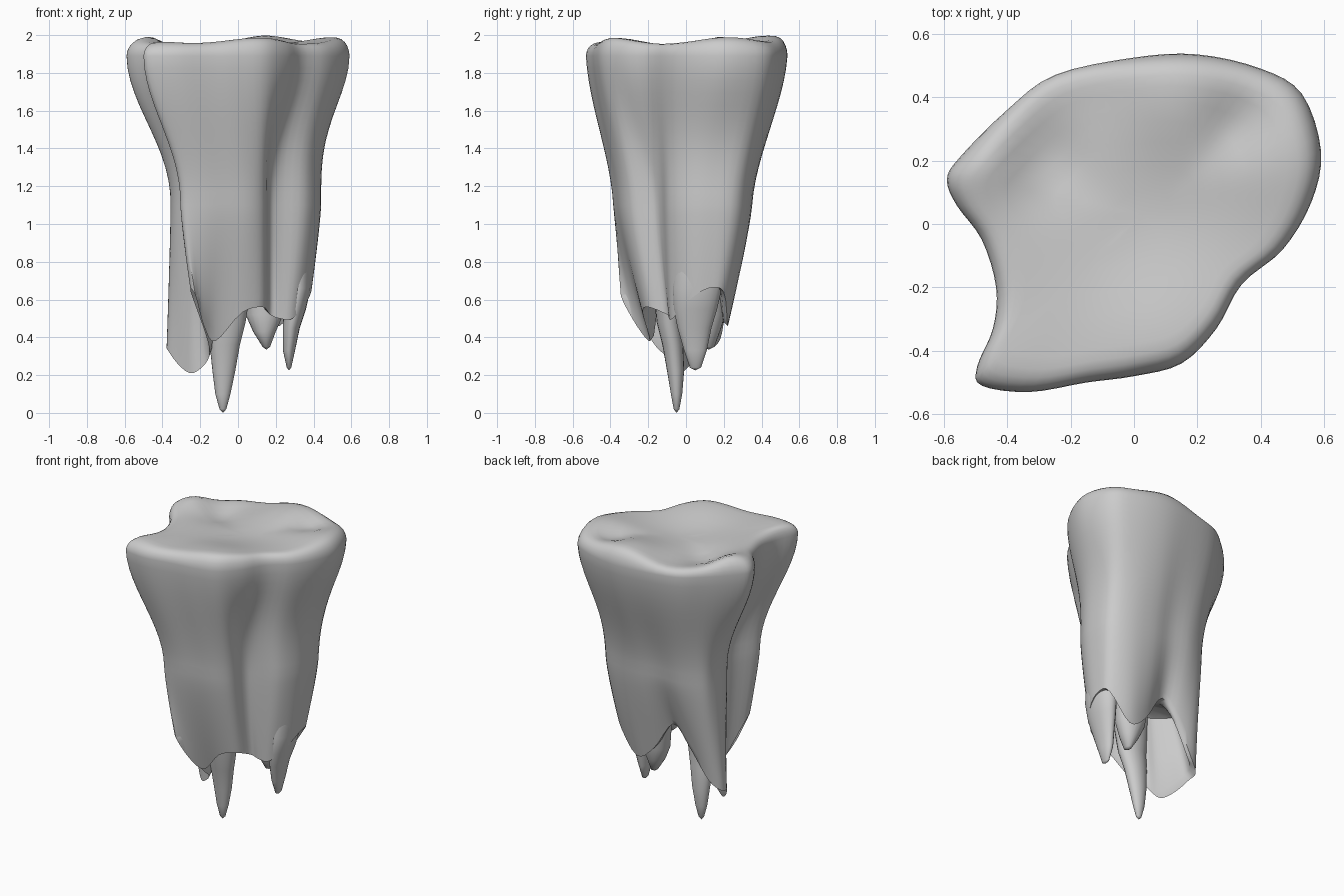
import bpy, bmesh, math
from mathutils import Vector

if "Cube" in bpy.data.objects:
    bpy.data.objects.remove(bpy.data.objects["Cube"])

# outlines of the crown rim, the waist (z = 1.1) and the broken lower edge (x, y, z)
TOP = [(.59, .23), (.53, .41), (.40, .49), (.20, .535), (0, .525), (-.25, .47), (-.40, .36),
       (-.55, .21), (-.59, .14), (-.56, .06), (-.48, -.05), (-.435, -.20), (-.445, -.33),
       (-.495, -.45), (-.48, -.51), (-.33, -.53), (-.15, -.50), (0, -.48), (.15, -.44),
       (.26, -.33), (.34, -.19), (.47, -.08), (.56, .07)]
MID = [(.44, .13), (.42, .265), (.30, .335), (.13, .35), (-.02, .325), (-.18, .325), (-.31, .275),
       (-.35, .20), (-.355, .11), (-.33, .03), (-.27, -.05), (-.22, -.12), (-.23, -.20),
       (-.30, -.32), (-.29, -.375), (-.20, -.385), (-.08, -.37), (.06, -.34), (.14, -.28),
       (.165, -.17), (.22, -.13), (.35, -.09), (.42, .01)]
LOW = [(.39, .12, .66), (.365, .20, .64), (.22, .22, .46), (.09, .22, .54), (-.05, .21, .74),
       (-.17, .21, .62), (-.30, .19, .42), (-.37, .15, .35), (-.37, .09, .33),
       (-.31, .02, .25), (-.24, -.04, .21), (-.16, -.08, .28), (-.16, -.18, .38),
       (-.25, -.30, .64), (-.225, -.345, .62), (-.18, -.26, .46), (-.12, -.19, .38),
       (.02, -.23, .53), (.13, -.20, .56), (.17, -.10, .52), (.22, -.09, .50),
       (.29, -.07, .50), (.37, .02, .60)]
ZT, ZM = 1.89, 1.1


def smooth_loop(pts, n=4):
    """Closed Catmull-Rom curve through the points."""
    p = [Vector(q if len(q) == 3 else (*q, 0)) for q in pts]
    out = []
    for i in range(len(p)):
        a, b, c, d = (p[(i + k - 1) % len(p)] for k in range(4))
        for j in range(n):
            t = j / n
            out.append(.5 * (2*b + (c - a)*t + (2*a - 5*b + 4*c - d)*t*t
                             + (3*b - a - 3*c + d)*t**3))
    return out


def loft(name, rings, start=None, end=None):
    """Skin a stack of rings, closing each end with a fan to a point."""
    bm = bmesh.new()
    rows = [[bm.verts.new(p) for p in r] for r in rings]
    n = len(rows[0])
    for a, b in zip(rows, rows[1:]):
        for i in range(n):
            bm.faces.new((a[i], a[(i+1) % n], b[(i+1) % n], b[i]))
    for row, tip in ((rows[0], start), (rows[-1], end)):
        if tip:
            v = bm.verts.new(tip)
            for i in range(n):
                bm.faces.new((row[i], row[(i+1) % n], v))
    bmesh.ops.recalc_face_normals(bm, faces=bm.faces)
    me = bpy.data.meshes.new(name)
    bm.to_mesh(me)
    bm.free()
    ob = bpy.data.objects.new(name, me)
    bpy.context.collection.objects.link(ob)
    bpy.context.view_layer.objects.active = ob
    ob.select_set(True)
    bpy.ops.object.shade_smooth_by_angle(angle=math.radians(55))
    ob.select_set(False)
    return ob


def bump(x, y, cx, cy, r, h):
    return h * math.exp(-((x - cx)**2 + (y - cy)**2) / r**2)


def crown_height(x, y):
    """Height of the worn chewing surface."""
    return (1.955 + bump(x, y, .14, .42, .2, .045) + bump(x, y, .48, .22, .2, .035)
            + bump(x, y, -.46, .2, .13, .045) + bump(x, y, -.4, -.43, .12, .01)
            + bump(x, y, .1, -.36, .22, .035) - bump(x, y, -.15, .4, .15, .02)
            - bump(x, y, .32, .31, .1, .04) - bump(x, y, -.28, .2, .14, .05)
            - bump(x, y, 0, 0, .28, .03))


top, mid, low = smooth_loop(TOP), smooth_loop(MID), smooth_loop(LOW)
centre = Vector((.03, .03, 0))

# chewing surface, from near the centre out to the rounded rim
rings = []
for s, k in ((.15, 1), (.3, 1), (.45, 1), (.58, 1), (.7, 1), (.8, 1), (.87, 1),
             (.92, .93), (.955, .78), (.98, .56), (.995, .28)):
    ring = []
    for p in top:
        q = centre + (p - centre) * s
        ring.append(Vector((q.x, q.y, ZT + k * (crown_height(q.x, q.y) - ZT))))
    rings.append(ring)

# fluted walls: flared above the waist, easing to the ragged edge below it
for k in range(13):
    u = 1 - k / 12
    s = u * u * (3 - 2 * u)
    ring = []
    for a, b in zip(top, mid):
        px = 1.15 + .8 * min(1, max(0, a.x / .35))
        ring.append(Vector((b.x + (a.x - b.x) * s**px, b.y + (a.y - b.y) * (.7*s + .3*u),
                            ZM + (ZT - ZM) * u)))
    rings.append(ring)
for k in range(1, 11):
    v = k / 10
    ring = []
    for b, c in zip(mid, low):
        q = b + (c - b) * v**1.25
        ring.append(Vector((q.x, q.y, ZM + (c.z - ZM) * v)))
    rings.append(ring)

# hollow underside
hub = Vector((-.03, .01, 0))
for s, lift in ((.9, .08), (.8, .5), (.65, 1)):
    rings.append([Vector((hub.x + (p.x - hub.x) * s, hub.y + (p.y - hub.y) * s,
                          p.z + (max(.74, p.z) - p.z) * lift)) for p in low])
loft("tooth_body", rings, start=(.03, .03, crown_height(.03, .03)), end=(-.03, .01, .78))


def root(name, tip, sections):
    """Tapered root: sections are (x, y, z, x radius, y radius)."""
    angles = [2 * math.pi * i / 20 for i in range(20)]
    stack = [[Vector((x + rx * math.cos(a), y + ry * math.sin(a), z)) for a in angles]
             for x, y, z, rx, ry in sections]
    loft(name, stack, start=tip, end=sections[-1][:3])


# root spikes
root("centre_root", (-.08, -.05, 0),
     [(-.08, -.05, .02, .018, .015), (-.08, -.05, .1, .04, .03), (-.075, -.055, .22, .06, .045),
      (-.07, -.07, .36, .08, .055), (-.06, -.09, .48, .1, .065), (-.05, -.1, .8, .14, .09)])
root("right_root", (.27, .05, .225),
     [(.27, .05, .24, .012, .03), (.27, .05, .33, .032, .06), (.282, .045, .45, .045, .09),
      (.3, .05, .55, .06, .115), (.315, .06, .66, .07, .13), (.3, .06, .8, .09, .12)])
root("small_root", (.15, .12, .335),
     [(.15, .12, .35, .02, .03), (.14, .12, .43, .06, .06), (.14, .13, .52, .1, .08),
      (.14, .13, .8, .12, .09)])
